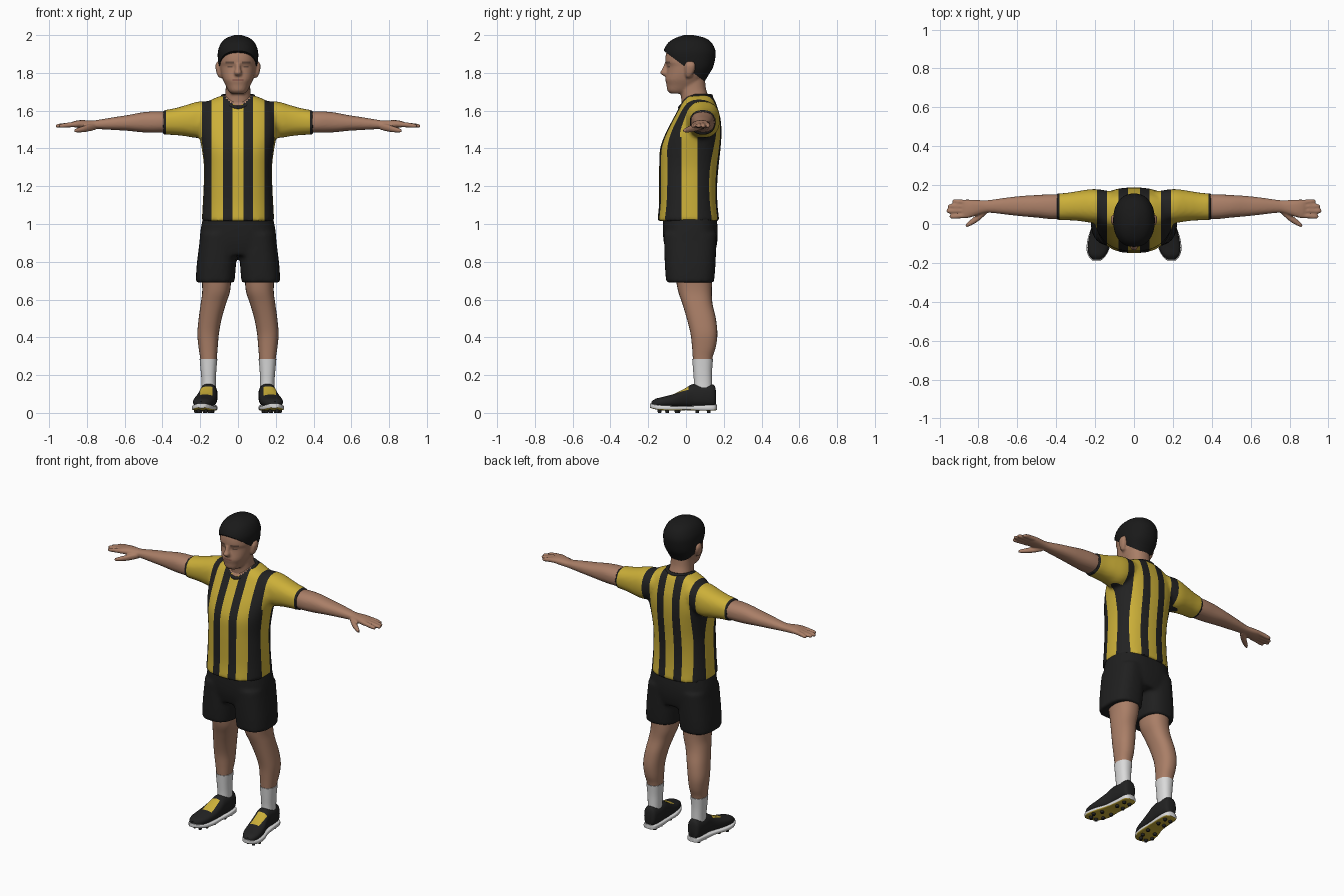
import bpy, bmesh, math
from mathutils import Vector


def mat(name, r, g, b):
    m = bpy.data.materials.new(name)
    m.diffuse_color = (r, g, b, 1)
    return m


SKIN = mat("skin", .40, .21, .135)
YELLOW = mat("yellow cloth", .60, .43, .04)
BLACK = mat("black cloth", .016, .016, .016)
SHORTS = mat("shorts black", .014, .014, .014)
HAIR = mat("hair black", .010, .010, .010)
WHITE = mat("white", .70, .70, .70)
BROW = mat("brow brown", .15, .085, .06)
LIPS = mat("lips", .28, .12, .085)


def smooth_rings(rings, sub):
    """Catmull-Rom interpolation between cross-sections."""
    out = []
    for i in range(len(rings) - 1):
        quad = [rings[max(i - 1, 0)], rings[i], rings[i + 1], rings[min(i + 2, len(rings) - 1)]]
        for k in range(sub):
            t = k / sub
            out.append([.5 * (2 * b + (c - a) * t + (2 * a - 5 * b + 4 * c - d) * t * t
                              + (3 * b - a - 3 * c + d) * t ** 3) for a, b, c, d in zip(*quad)])
    return out + [list(rings[-1])]


def loft(bm, axis, rings, s=1, n=28, p=2.3, sub=4):
    """Closed tube of superellipses; ring = (position, centre, radius, low, high)."""
    loops = []
    for t, c, r, lo, hi in smooth_rings(rings, sub):
        loop = []
        for i in range(n):
            ca, sa = math.cos(2 * math.pi * i / n), math.sin(2 * math.pi * i / n)
            a = c + r * math.copysign(abs(ca) ** (2 / p), ca)
            b = (lo + hi) / 2 + (hi - lo) / 2 * math.copysign(abs(sa) ** (2 / p), sa)
            x, y, z = {"z": (a, b, t), "x": (t, a, b), "y": (a, t, b)}[axis]
            loop.append(bm.verts.new((s * x, y, z)))
        loops.append(loop)
    for l0, l1 in zip(loops, loops[1:]):
        for i in range(n):
            bm.faces.new((l0[i], l0[(i + 1) % n], l1[(i + 1) % n], l1[i]))
    bm.faces.new(loops[0])
    bm.faces.new(loops[-1])


def fuse(bm, voxel, iterations):
    """Merge overlapping lofts into one smooth skin."""
    bmesh.ops.recalc_face_normals(bm, faces=bm.faces)
    me = bpy.data.meshes.new("tmp")
    bm.to_mesh(me)
    ob = bpy.data.objects.new("tmp", me)
    bpy.context.collection.objects.link(ob)
    rm = ob.modifiers.new("remesh", "REMESH")
    rm.mode, rm.voxel_size = "VOXEL", voxel
    sm = ob.modifiers.new("smooth", "SMOOTH")
    sm.iterations = iterations
    dg = bpy.context.evaluated_depsgraph_get()
    res = bpy.data.meshes.new_from_object(ob.evaluated_get(dg))
    bpy.data.objects.remove(ob)
    out = bmesh.new()
    out.from_mesh(res)
    return out


def cut(bm, axis, values):
    no = Vector([float(i == axis) for i in range(3)])
    for v in values:
        bmesh.ops.bisect_plane(bm, geom=bm.verts[:] + bm.edges[:] + bm.faces[:], dist=1e-5,
                               plane_co=no * v, plane_no=no)


def finish(name, bm, mats, rule=None, angle=50):
    bmesh.ops.recalc_face_normals(bm, faces=bm.faces)
    bm.normal_update()
    for f in bm.faces:
        f.material_index = rule(f.calc_center_median(), f.normal) if rule else 0
    me = bpy.data.meshes.new(name)
    bm.to_mesh(me)
    bm.free()
    for m in mats:
        me.materials.append(m)
    me.shade_smooth()
    me.set_sharp_from_angle(angle=math.radians(angle))
    bpy.context.collection.objects.link(bpy.data.objects.new(name, me))


BOTH = (-1, 1)

# Striped shirt: torso and sleeves fused
bm = bmesh.new()
loft(bm, "z", [(1.015, 0, .192, -.152, .177), (1.10, 0, .187, -.143, .167), (1.2, 0, .182, -.142, .165),
               (1.3, 0, .180, -.142, .172), (1.4, 0, .192, -.137, .183), (1.48, 0, .207, -.108, .188),
               (1.55, 0, .21, -.072, .184), (1.6, 0, .20, -.045, .172), (1.645, 0, .165, -.022, .157),
               (1.68, 0, .09, 0, .14)], n=48, p=2.4)
for s in BOTH:
    loft(bm, "x", [(.1, .085, .08, 1.50, 1.645), (.2, .092, .088, 1.457, 1.65), (.28, .093, .078, 1.465, 1.628),
                   (.34, .09, .071, 1.471, 1.612), (.397, .088, .069, 1.473, 1.603)], s)
bm = fuse(bm, .012, 4)
cut(bm, 0, [s * v for s in BOTH for v in (.03, .08, .14, .19, .382)])
cut(bm, 1, (-.025, .06))
cut(bm, 2, (1.46,))


def shirt_rule(c, n):
    x = abs(c.x)
    if c.z > 1.6 and (x / .08) ** 2 + ((c.y - .05) / .08) ** 2 < 1:
        return 2
    if x > .382 or .03 < x < .08:
        return 1
    if x < .14:
        return 0
    if c.z < 1.46:
        return 0 if -.025 < c.y < .06 else 1
    return 1 if x < .19 else 0


finish("striped_shirt", bm, [YELLOW, BLACK, SKIN], shirt_rule)

# Collar: bent tube dipping at the front
cu = bpy.data.curves.new("collar", "CURVE")
cu.dimensions, cu.bevel_depth, cu.bevel_resolution = "3D", .011, 2
sp = cu.splines.new("POLY")
sp.points.add(31)
sp.use_cyclic_u = True
for i, pt in enumerate(sp.points):
    t = 2 * math.pi * i / 32
    pt.co = (.08 * math.sin(t), .05 - .082 * math.cos(t), 1.677 - .062 * max(0, math.cos(t)) ** 1.5, 1)
cu.materials.append(BLACK)
bpy.context.collection.objects.link(bpy.data.objects.new("collar", cu))

# Shorts: pelvis and two leg tubes fused
bm = bmesh.new()
loft(bm, "z", [(.835, 0, .19, -.10, .15), (.9, 0, .203, -.117, .165), (.97, 0, .198, -.123, .168),
               (1.05, 0, .182, -.122, .16)], n=40, p=2.6)
for s in BOTH:
    loft(bm, "z", [(.69, .121, .102, -.105, .148), (.78, .115, .104, -.112, .156),
                   (.95, .10, .098, -.118, .163)], s, p=2.6)
finish("shorts", fuse(bm, .012, 3), [SHORTS])

# Arms with hands
bm = bmesh.new()
FINGERS = [(.935, .117), (.957, .092), (.965, .067), (.948, .038)]
for s in BOTH:
    loft(bm, "x", [(.33, .09, .06, 1.485, 1.592), (.42, .089, .064, 1.483, 1.596), (.5, .091, .058, 1.485, 1.592),
                   (.58, .092, .052, 1.493, 1.577), (.66, .092, .043, 1.498, 1.565), (.73, .091, .034, 1.502, 1.553),
                   (.77, .089, .033, 1.504, 1.548), (.83, .081, .044, 1.507, 1.55), (.865, .078, .048, 1.512, 1.545),
                   (.885, .078, .044, 1.517, 1.537)], s)
    loft(bm, "x", [(.755, .075, .02, 1.498, 1.535), (.80, .035, .02, 1.488, 1.525), (.84, .007, .016, 1.484, 1.512),
                   (.866, -.01, .008, 1.485, 1.503)], s, n=12)
    for tip, y in FINGERS:
        y0 = .078 + (y - .078) * .85
        loft(bm, "x", [(.85, y0, .013, 1.514, 1.543), (.9, (y + y0) / 2, .0125, 1.511, 1.537),
                       (tip - .015, y, .011, 1.509, 1.531), (tip, y, .007, 1.512, 1.526)], s, n=12)
finish("arms", fuse(bm, .006, 2), [SKIN])

# Legs and socks
bm, sock = bmesh.new(), bmesh.new()
for s in BOTH:
    loft(bm, "z", [(.75, .115, .08, -.06, .14), (.65, .115, .074, -.043, .137), (.58, .13, .067, -.02, .14),
                   (.5, .147, .061, .004, .158), (.42, .158, .057, .024, .166), (.35, .158, .051, .032, .158),
                   (.28, .156, .043, .037, .138), (.16, .155, .034, .046, .134)], s)
    loft(sock, "z", [(.285, .156, .047, .033, .143), (.22, .156, .041, .038, .138), (.16, .155, .038, .042, .138),
                     (.09, .155, .038, .04, .14)], s)
finish("legs", bm, [SKIN])
finish("socks", sock, [WHITE])

# Boots: upper with yellow tongue, white sole, studs
bm, sole, stud = bmesh.new(), bmesh.new(), bmesh.new()
for s in BOTH:
    loft(bm, "y", [(.158, .155, .022, .04, .12), (.145, .155, .039, .03, .15), (.09, .155, .047, .03, .152),
                   (.035, .157, .047, .03, .152), (-.005, .162, .051, .03, .13), (-.06, .173, .057, .03, .102),
                   (-.12, .183, .055, .03, .085), (-.16, .189, .042, .03, .075), (-.182, .192, .02, .035, .06)], s, p=2.5)
    loft(sole, "y", [(.163, .155, .022, .016, .045), (.145, .155, .042, .012, .043), (.08, .156, .047, .012, .04),
                     (.0, .164, .05, .014, .037), (-.07, .176, .061, .012, .038), (-.13, .186, .058, .014, .041),
                     (-.168, .191, .042, .02, .046), (-.19, .193, .02, .027, .05)], s, p=5)
    for x, y in ((.135, .12), (.175, .12), (.135, .06), (.177, .06), (.14, -.04), (.2, -.05),
                 (.15, -.1), (.222, -.1), (.17, -.14), (.208, -.14)):
        loft(stud, "z", [(0, x, .009, y - .009, y + .009), (.022, x, .013, y - .013, y + .013)], s, n=10, p=2, sub=1)
cut(bm, 1, (-.075, .012))
cut(bm, 0, [s * v for s in BOTH for v in (.136, .2)])
finish("boot_uppers", bm, [BLACK, YELLOW],
       lambda c, n: int(-.075 < c.y < .012 and .136 < abs(c.x) < .2 and n.z > .25))
finish("boot_soles", sole, [WHITE, YELLOW], lambda c, n: int(n.z < -.6))
finish("boot_studs", stud, [BLACK])

# Head: skull, neck, nose and ears fused
bm = bmesh.new()
loft(bm, "z", [(1.69, 0, .035, -.08, 0), (1.705, 0, .05, -.098, .03), (1.735, 0, .066, -.103, .07),
               (1.765, 0, .08, -.109, .09), (1.80, 0, .09, -.103, .11), (1.835, 0, .095, -.10, .12),
               (1.862, 0, .097, -.11, .13), (1.92, 0, .093, -.10, .135), (1.965, 0, .07, -.06, .11)], n=36, p=2.3)
loft(bm, "z", [(1.58, 0, .075, -.02, .13), (1.66, 0, .07, -.025, .122), (1.72, 0, .065, -.033, .105),
               (1.79, 0, .066, -.04, .1)])
loft(bm, "z", [(1.85, 0, .012, -.115, -.08), (1.82, 0, .015, -.127, -.08), (1.80, 0, .021, -.138, -.08),
               (1.785, 0, .016, -.122, -.08)], n=14)
for s in BOTH:
    loft(bm, "z", [(1.775, .09, .012, 0, .025), (1.80, .1, .014, -.005, .04), (1.838, .106, .014, -.005, .05),
                   (1.86, .1, .011, .005, .04)], s, n=14)
bm = fuse(bm, .007, 3)
cut(bm, 2, (1.757, 1.768, 1.828, 1.836, 1.851, 1.861))
cut(bm, 0, (-.065, -.055, -.028, -.02, .02, .028, .055, .065))


def face_rule(c, n):
    x = abs(c.x)
    if c.y > -.04:
        return 0
    if (1.851 < c.z < 1.861 and .02 < x < .065) or (1.828 < c.z < 1.836 and .028 < x < .055):
        return 1
    return 2 if 1.757 < c.z < 1.768 and x < .028 else 0


finish("head", bm, [SKIN, BROW, LIPS], face_rule, 80)

# Hair: cap trimmed along a sloping hairline
bm = bmesh.new()
loft(bm, "z", [(1.74, 0, .06, .0, .09), (1.79, 0, .085, -.05, .12), (1.83, 0, .101, -.09, .143),
               (1.88, 0, .107, -.115, .155), (1.92, 0, .105, -.117, .155), (1.96, 0, .088, -.094, .135),
               (1.985, 0, .06, -.055, .1), (2.0, 0, .018, -.01, .04)], n=40, p=2.2)
bmesh.ops.bisect_plane(bm, geom=bm.verts[:] + bm.edges[:] + bm.faces[:], plane_co=(0, -.115, 1.915),
                       plane_no=(0, .15, .2), clear_inner=True)
bmesh.ops.holes_fill(bm, edges=bm.edges, sides=0)
finish("hair", bm, [HAIR])
